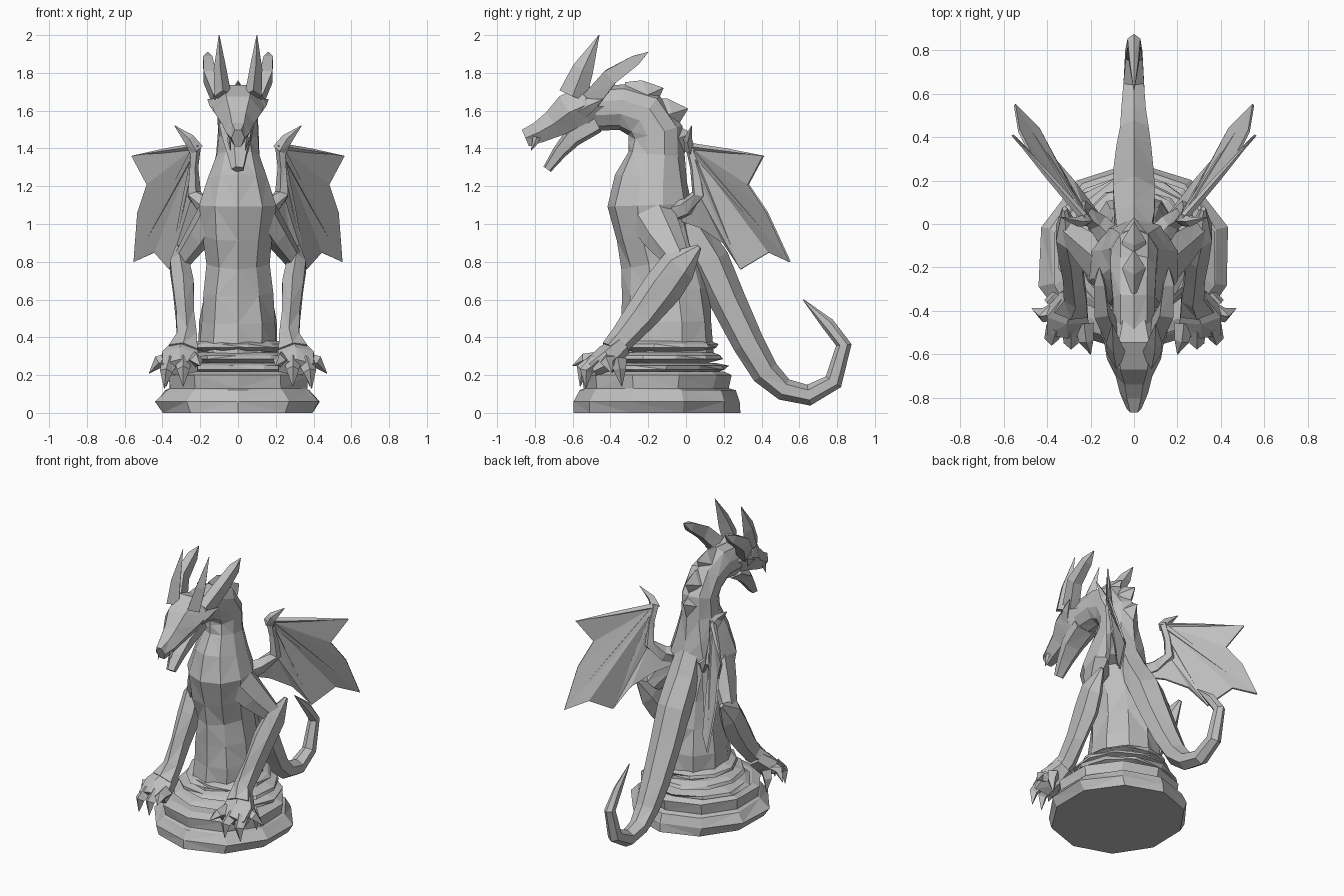
import bpy, bmesh, math, random
from mathutils import Vector

random.seed(4)
stone = bpy.data.materials.new("grey stone")
stone.diffuse_color = (0.52, 0.52, 0.52, 1)


def finish(name, bm, mirror=False, thickness=0):
    """Turn a bmesh into a flat shaded object, optionally mirrored across x."""
    bmesh.ops.remove_doubles(bm, verts=bm.verts, dist=0.0005)
    bmesh.ops.recalc_face_normals(bm, faces=bm.faces)
    bmesh.ops.triangulate(bm, faces=[f for f in bm.faces if len(f.verts) == 4])
    mesh = bpy.data.meshes.new(name)
    bm.to_mesh(mesh)
    bm.free()
    mesh.materials.append(stone)
    ob = bpy.data.objects.new(name, mesh)
    bpy.context.collection.objects.link(ob)
    if thickness:
        mod = ob.modifiers.new("thickness", 'SOLIDIFY')
        mod.thickness = thickness
        mod.offset = 0
    if mirror:
        ob.modifiers.new("mirror", 'MIRROR').use_mirror_merge = False
    return ob


def loft(name, rings, sides=6, mirror=False, jitter=0.0, level=False, turn=0.5):
    """Skin elliptical rings (x, y, z, half width, half depth) along a path."""
    bm = bmesh.new()
    pts = [Vector(r[:3]) for r in rings]
    loops = []
    for i, (x, y, z, a, b) in enumerate(rings):
        t = pts[min(i + 1, len(pts) - 1)] - pts[max(i - 1, 0)]
        t = Vector((0, 0, 1)) if level else t.normalized()
        n = t.cross(Vector((1, 0, 0))).normalized()
        s = n.cross(t)
        loop = []
        for k in range(sides):
            ang = 2 * math.pi * (k + turn) / sides
            j = 1 + random.uniform(-jitter, jitter)
            loop.append(bm.verts.new(pts[i] + s * a * j * math.cos(ang)
                                     + n * b * j * math.sin(ang)))
        loops.append(loop)
    for lo, hi in zip(loops, loops[1:]):
        for k in range(sides):
            m = (k + 1) % sides
            bm.faces.new((lo[k], lo[m], hi[m], hi[k]))
    bm.faces.new(loops[0])
    bm.faces.new(loops[-1])
    return finish(name, bm, mirror)


def spike(name, base, mid, tip, a, b, mirror=False):
    """Bent four sided horn, claw or spine."""
    loft(name, [(*base, a, b), (*mid, a * 0.75, b * 0.75), (*tip, 0.002, 0.002)],
         4, mirror, turn=0)


# Round pedestal with stacked irregular slabs
loft("pedestal", [
    (0, -0.15, 0.00, 0.42, 0.44), (0, -0.15, 0.06, 0.455, 0.44),
    (0, -0.15, 0.12, 0.40, 0.41), (0, -0.16, 0.13, 0.38, 0.38),
    (0, -0.16, 0.20, 0.39, 0.40), (0, -0.15, 0.22, 0.35, 0.35)],
    10, jitter=0.02, level=True)
for i, (z, rx, ry) in enumerate([(0.21, 0.35, 0.33), (0.265, 0.32, 0.31), (0.325, 0.27, 0.28)]):
    loft(f"rock_slab_{i + 1}", [
        (0, -0.11, z, rx * 0.8, ry * 0.8), (0, -0.11, z + 0.02, rx, ry),
        (0, -0.10, z + 0.04, rx * 0.97, ry * 0.97), (0, -0.10, z + 0.055, rx * 0.8, ry * 0.8)],
        11, jitter=0.04, level=True, turn=i * 0.3)

# Torso rising into the curled neck
loft("body_and_neck", [
    (0, -0.10, 0.30, 0.22, 0.26), (0, -0.10, 0.48, 0.21, 0.245),
    (0, -0.11, 0.64, 0.19, 0.23), (0, -0.13, 0.80, 0.17, 0.21),
    (0, -0.17, 0.95, 0.19, 0.21), (0, -0.19, 1.10, 0.21, 0.22),
    (0, -0.18, 1.24, 0.16, 0.19), (0, -0.16, 1.37, 0.12, 0.15),
    (0, -0.16, 1.48, 0.11, 0.145), (0, -0.22, 1.58, 0.11, 0.135),
    (0, -0.34, 1.62, 0.10, 0.12), (0, -0.48, 1.61, 0.10, 0.115)],
    10, jitter=0.05)

# Head, open jaw, horns and ears
loft("head", [
    (0, -0.42, 1.62, 0.09, 0.10), (0, -0.53, 1.63, 0.14, 0.125),
    (0, -0.62, 1.59, 0.125, 0.115), (0, -0.70, 1.53, 0.085, 0.085),
    (0, -0.78, 1.485, 0.065, 0.065), (0, -0.85, 1.455, 0.035, 0.055)], 6, turn=0)
loft("lower_jaw", [
    (0, -0.47, 1.53, 0.10, 0.05), (0, -0.60, 1.46, 0.085, 0.055),
    (0, -0.67, 1.38, 0.06, 0.04), (0, -0.735, 1.29, 0.035, 0.025)], 5)
spike("brow_horn", (0.08, -0.60, 1.68), (0.095, -0.545, 1.82), (0.10, -0.46, 2.0),
      0.045, 0.075, True)
loft("ear_horn", [
    (0.10, -0.50, 1.66, 0.045, 0.07), (0.15, -0.40, 1.78, 0.045, 0.06),
    (0.16, -0.27, 1.865, 0.035, 0.04), (0.16, -0.20, 1.91, 0.002, 0.002)], 4, True)
spike("cheek_spike", (0.10, -0.56, 1.60), (0.13, -0.51, 1.63), (0.16, -0.44, 1.66),
      0.03, 0.05, True)
spike("fang", (0.045, -0.79, 1.46), (0.045, -0.80, 1.43), (0.04, -0.82, 1.39),
      0.012, 0.02, True)

# Spines down the back of the neck
for i, (y, z, ty, tz) in enumerate([(-0.28, 1.65, -0.12, 1.72), (-0.16, 1.56, 0.01, 1.61),
                                    (-0.10, 1.43, 0.03, 1.48)]):
    spike(f"neck_spine_{i + 1}", (0, y, z), (0, (y + ty) / 2, (z + tz) / 2),
          (0, ty, tz), 0.07, 0.11)

# Tail sweeping down the back and curling up behind
loft("tail", [
    (0, -0.05, 1.12, 0.09, 0.08), (0, 0.02, 0.98, 0.105, 0.09),
    (0, 0.125, 0.80, 0.11, 0.105), (0, 0.22, 0.59, 0.105, 0.095),
    (0, 0.33, 0.37, 0.09, 0.085), (0, 0.42, 0.215, 0.075, 0.075),
    (0, 0.52, 0.125, 0.065, 0.06), (0, 0.65, 0.095, 0.055, 0.055),
    (0, 0.78, 0.165, 0.045, 0.05), (0, 0.835, 0.36, 0.035, 0.04),
    (0, 0.75, 0.47, 0.025, 0.035), (0, 0.62, 0.60, 0.003, 0.003)], 6, jitter=0.04)

# Arms: upper arm, forearm with pointed elbow, hand and claws
loft("upper_arm", [
    (0.12, -0.20, 1.08, 0.08, 0.13), (0.20, -0.13, 0.95, 0.07, 0.11),
    (0.29, -0.05, 0.82, 0.05, 0.07)], 6, True)
loft("forearm", [
    (0.32, 0.07, 0.88, 0.012, 0.015), (0.31, -0.04, 0.78, 0.06, 0.10),
    (0.29, -0.12, 0.67, 0.065, 0.105), (0.28, -0.23, 0.52, 0.055, 0.09),
    (0.27, -0.33, 0.40, 0.06, 0.07), (0.29, -0.40, 0.33, 0.09, 0.06)], 6, True, 0.05)
loft("hand", [
    (0.28, -0.34, 0.36, 0.07, 0.06), (0.31, -0.42, 0.29, 0.11, 0.07),
    (0.31, -0.50, 0.24, 0.11, 0.05)], 6, True, 0.08)
for i, (base, mid, tip) in enumerate([
        ((0.23, -0.46, 0.28), (0.22, -0.54, 0.28), (0.20, -0.60, 0.25)),
        ((0.29, -0.48, 0.27), (0.29, -0.55, 0.23), (0.29, -0.56, 0.14)),
        ((0.36, -0.47, 0.27), (0.38, -0.53, 0.22), (0.39, -0.53, 0.13)),
        ((0.36, -0.40, 0.28), (0.42, -0.42, 0.27), (0.47, -0.39, 0.21)),
        ((0.36, -0.36, 0.28), (0.38, -0.35, 0.23), (0.38, -0.34, 0.14))]):
    spike(f"claw_{i + 1}", base, mid, tip, 0.045, 0.045, True)

# Wing arm bending at the elbow, with a thumb claw at the wrist
loft("wing_arm", [
    (0.08, -0.10, 1.05, 0.07, 0.06), (0.17, 0.01, 1.09, 0.05, 0.05),
    (0.235, 0.07, 1.16, 0.04, 0.04), (0.235, 0.05, 1.30, 0.025, 0.03),
    (0.225, 0.02, 1.42, 0.03, 0.025)], 5, True)
spike("wing_thumb", (0.22, 0.02, 1.39), (0.26, 0.01, 1.45), (0.335, 0.03, 1.52),
      0.04, 0.03, True)

# Wing membrane: pleated fans spreading from the wrist and from the elbow
wrist, elbow = (0.22, 0.02, 1.41), (0.235, 0.07, 1.16)
rim = [(0.56, 0.41, 1.36), (0.48, 0.33, 1.21), (0.53, 0.43, 1.06), (0.55, 0.55, 0.80),
       (0.44, 0.44, 0.85), (0.36, 0.29, 0.76), (0.28, 0.20, 0.90), (0.19, 0.08, 0.98),
       (0.10, -0.04, 1.02)]
bm = bmesh.new()
hub, bend = bm.verts.new(wrist), bm.verts.new(elbow)
edge = [bm.verts.new(p) for p in rim]
for i, (p, q) in enumerate(zip(edge, edge[1:])):
    bm.faces.new((hub if i < 5 else bend, p, q))
bm.faces.new((hub, edge[5], bend))
finish("wing_membrane", bm, True, 0.012)

# Wing fingers running along the pleats
for i, k in enumerate((0, 3, 5)):
    mid = Vector(wrist).lerp(Vector(rim[k]), 0.5)
    spike(f"wing_finger_{i + 1}", wrist, mid, rim[k], 0.02, 0.02, True)
